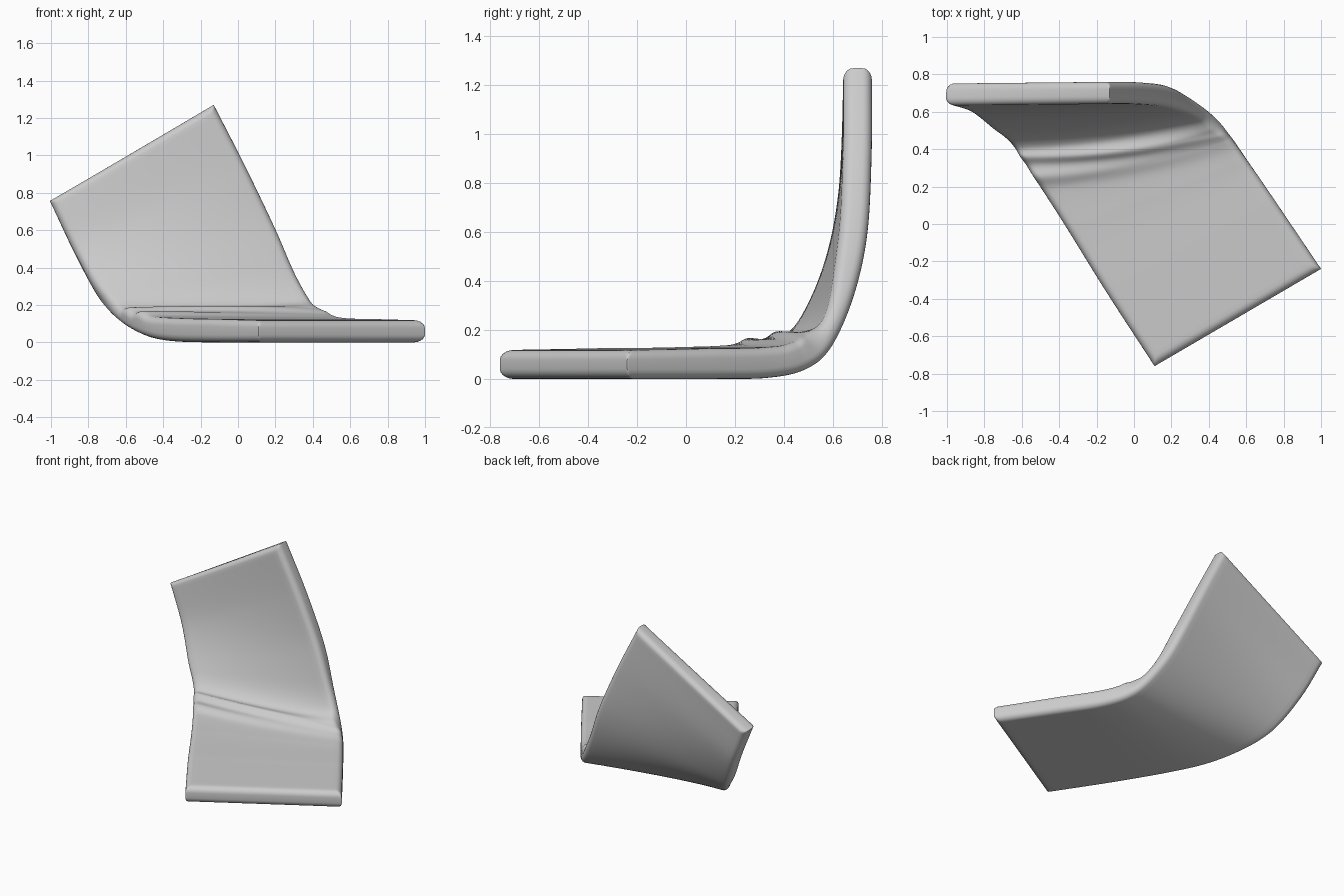
import bpy, bmesh, math
from mathutils import Vector

if "Cube" in bpy.data.objects:
    bpy.data.objects.remove(bpy.data.objects["Cube"])

# Underside/back edge paths of the bent strip, front end to top end
LEFT = [(.11, -.76, 0), (-.15, -.36, 0), (-.36, -.02, .005), (-.49, .19, .025), (-.6, .37, .075),
        (-.69, .51, .15), (-.77, .61, .265), (-.88, .71, .485), (-1, .755, .745)]
RIGHT = [(1, -.24, 0), (.75, .13, 0), (.6, .35, .005), (.5, .5, .04), (.42, .6, .13),
         (.3, .69, .34), (.19, .745, .6), (.04, .76, .93), (-.13, .76, 1.27)]
HALF, ROUND, WIDTH, STEP = .059, .04, 1.03, .42   # half thickness, rim radius, sizes


def spline(pts, s):
    p = [Vector(q) for q in pts]
    p = [2 * p[0] - p[1]] + p + [2 * p[-1] - p[-2]]
    i = max(0, min(int(s), len(pts) - 2))
    u = s - i
    a, b, c, d = p[i:i + 4]
    return .5 * (2 * b + (c - a) * u + (2 * a - 5 * b + 4 * c - d) * u * u
                 + (3 * b - a - 3 * c + d) * u ** 3)


def surface(s, t):
    return spline(LEFT, s).lerp(spline(RIGHT, s), t)


def normal(s, t):
    e = .02
    ds = surface(s + e, t) - surface(s - e, t)
    dt = surface(s, t + e) - surface(s, t - e)
    return dt.cross(ds).normalized()


def samples(end, unit, n):
    # extra samples close to both ends for the rounded rim
    rim = [ROUND * (1 - math.cos(k * math.pi / 10)) / unit for k in range(6)]
    lo = rim[-1]
    mid = [lo + (end - 2 * lo) * k / n for k in range(1, n)]
    return rim + mid + [end - r for r in reversed(rim)]


def half_thickness(s, t, end):
    edge = min(min(s, end - s) * STEP, min(t, 1 - t) * WIDTH)
    a = max(ROUND - edge, 0)
    return HALF - ROUND + math.sqrt(max(ROUND ** 2 - a * a, 0))


def ridge(p, t):
    # soft swell and sharper wrinkle across the inside of the bend
    yc = .355 + .15 * max(t, 0) ** 1.8
    fade = .6 + .4 * math.sin(math.pi * t)
    d = p.y - yc
    w = .035 if d < 0 else .02
    return (.034 * fade * math.exp(-(d / w) ** 2)
            + .02 * (1 - t * .7) * math.exp(-((d + .1 - .05 * t) / .04) ** 2))


# Bent panel: inner and outer skins joined by a rim
end = len(LEFT) - 1
S, T = samples(end, STEP, 130), samples(1, WIDTH, 28)
bm = bmesh.new()
inner, outer = [], []
for s in S:
    ri, ro = [], []
    for t in T:
        p, n, h = surface(s, t), normal(s, t), half_thickness(s, t, end)
        m = p + n * HALF
        top = m + n * h
        bump = ridge(top, t) if top.z < .45 else 0
        thin = .034 * math.exp(-((s - 4.4) / .9) ** 2)      # thinner inside the bend
        swell = .008 * max(0, min(1, s, 3 - s))             # seat slightly thicker
        ri.append(bm.verts.new(top + n * (bump - thin + swell)))
        ro.append(bm.verts.new(m - n * h))
    inner.append(ri)
    outer.append(ro)
for i in range(len(S) - 1):
    for j in range(len(T) - 1):
        for g in (inner, outer):
            bm.faces.new((g[i][j], g[i][j + 1], g[i + 1][j + 1], g[i + 1][j]))
    for j in (0, -1):
        bm.faces.new((inner[i][j], inner[i + 1][j], outer[i + 1][j], outer[i][j]))
for j in range(len(T) - 1):
    for i in (0, -1):
        bm.faces.new((inner[i][j], inner[i][j + 1], outer[i][j + 1], outer[i][j]))
bmesh.ops.recalc_face_normals(bm, faces=bm.faces)
mesh = bpy.data.meshes.new("bent_panel")
bm.to_mesh(mesh)
bm.free()
panel = bpy.data.objects.new("bent_panel", mesh)
bpy.context.collection.objects.link(panel)
bpy.context.view_layer.objects.active = panel
panel.select_set(True)
bpy.ops.object.shade_smooth_by_angle(angle=math.radians(50))
